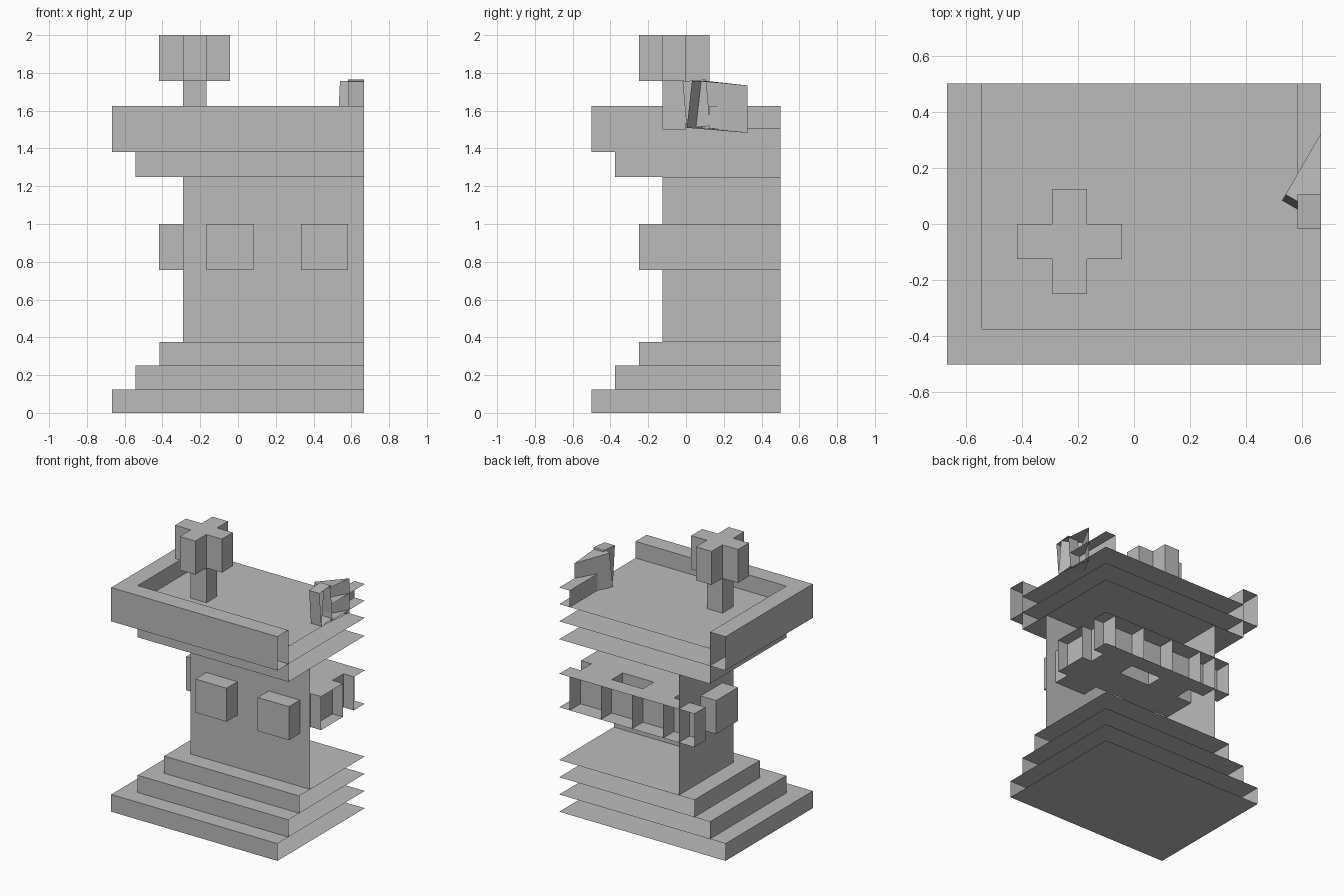
import bpy, bmesh, math
from mathutils import Matrix

if "Cube" in bpy.data.objects:
    bpy.data.objects.remove(bpy.data.objects["Cube"])

# The model is one corner of a tower: parts are open where they meet these two cut planes
X, Y = 0.6667, 0.5

stone = bpy.data.materials.new("grey stone")
stone.diffuse_color = (0.5, 0.5, 0.5, 1)
stone.use_nodes = True
stone.node_tree.nodes["Principled BSDF"].inputs["Base Color"].default_value = stone.diffuse_color


def add_box(bm, x0, x1, y0, y1, z0, z1, caps=True):
    """Box without the sides lying on the cut planes; caps=False leaves off top and bottom."""
    v = [bm.verts.new((x, y, z)) for z in (z0, z1) for y in (y0, y1) for x in (x0, x1)]
    sides = [(0, 1, 5, 4), (2, 0, 4, 6)]
    if x1 != X:
        sides.append((1, 3, 7, 5))
    if y1 != Y:
        sides.append((3, 2, 6, 7))
    if caps:
        sides += [(0, 2, 3, 1), (4, 5, 7, 6)]
    for s in sides:
        bm.faces.new([v[i] for i in s])


def finish(name, bm):
    me = bpy.data.meshes.new(name)
    bm.to_mesh(me)
    bm.free()
    me.materials.append(stone)
    ob = bpy.data.objects.new(name, me)
    bpy.context.collection.objects.link(ob)
    return ob


def part(name, *boxes, caps=True):
    bm = bmesh.new()
    for b in boxes:
        add_box(bm, *b, caps=caps)
    return finish(name, bm)


def tilted_box(name, size, corner, spin, lean):
    """Box hung from its top corner, turned and leaned, then cut off at x = X."""
    bm = bmesh.new()
    add_box(bm, 0, size[0], 0, size[1], -size[2], 0)
    m = (Matrix.Translation(corner) @ Matrix.Rotation(math.radians(spin), 4, 'Z')
         @ Matrix.Rotation(math.radians(lean), 4, 'X'))
    bm.transform(m)
    bmesh.ops.bisect_plane(bm, geom=bm.verts[:] + bm.edges[:] + bm.faces[:],
                           plane_co=(X, 0, 0), plane_no=(1, 0, 0), clear_outer=True)
    return finish(name, bm)


# Stepped base
for i in range(3):
    part(f"base_step_{i + 1}",
         (-X + i / 8, X, -0.5 + i / 8, Y, i / 8, (i + 1) / 8))

# Tower wall
part("tower_wall", (-0.292, X, -0.125, Y, 0.375, 1.25), caps=False)

# Lattice of beams whose ends poke through the wall
ZB = (0.757, 1.0)
part("cross_beams", *[(-0.417, X, a, b, *ZB) for a, b in ((0, 0.25), (0.375, Y))])
part("long_beams", *[(a, a + 0.25, -0.25, Y, *ZB) for a in (-0.167, 0.333)])

# Overhanging platform and parapet
part("platform_ledge", (-0.542, X, -0.375, Y, 1.25, 1.38))
part("platform_floor", (-0.542, X, -0.375, Y, 1.38, 1.505))
part("parapet", (-X, -0.542, -0.5, Y, 1.38, 1.625), (-0.542, X, -0.5, -0.375, 1.38, 1.625))

# Post with a cross-shaped head
part("post", (-0.292, -0.167, -0.125, 0, 1.5, 1.757))
part("post_head", (-0.417, -0.042, -0.125, 0, 1.757, 2.0),
     (-0.292, -0.167, -0.25, 0.125, 1.757, 2.0))

# Plinth and leaning blocks at the right edge
part("plinth", (0.583, X, 0.125, Y, 1.505, 1.625))
tilted_box("upright_block", (0.2, 0.125, 0.248), (0.583, -0.018, 1.755), 0, 5)
tilted_box("turned_block", (0.2, 0.3, 0.25), (0.54, 0.105, 1.758), -30, -5.5)
